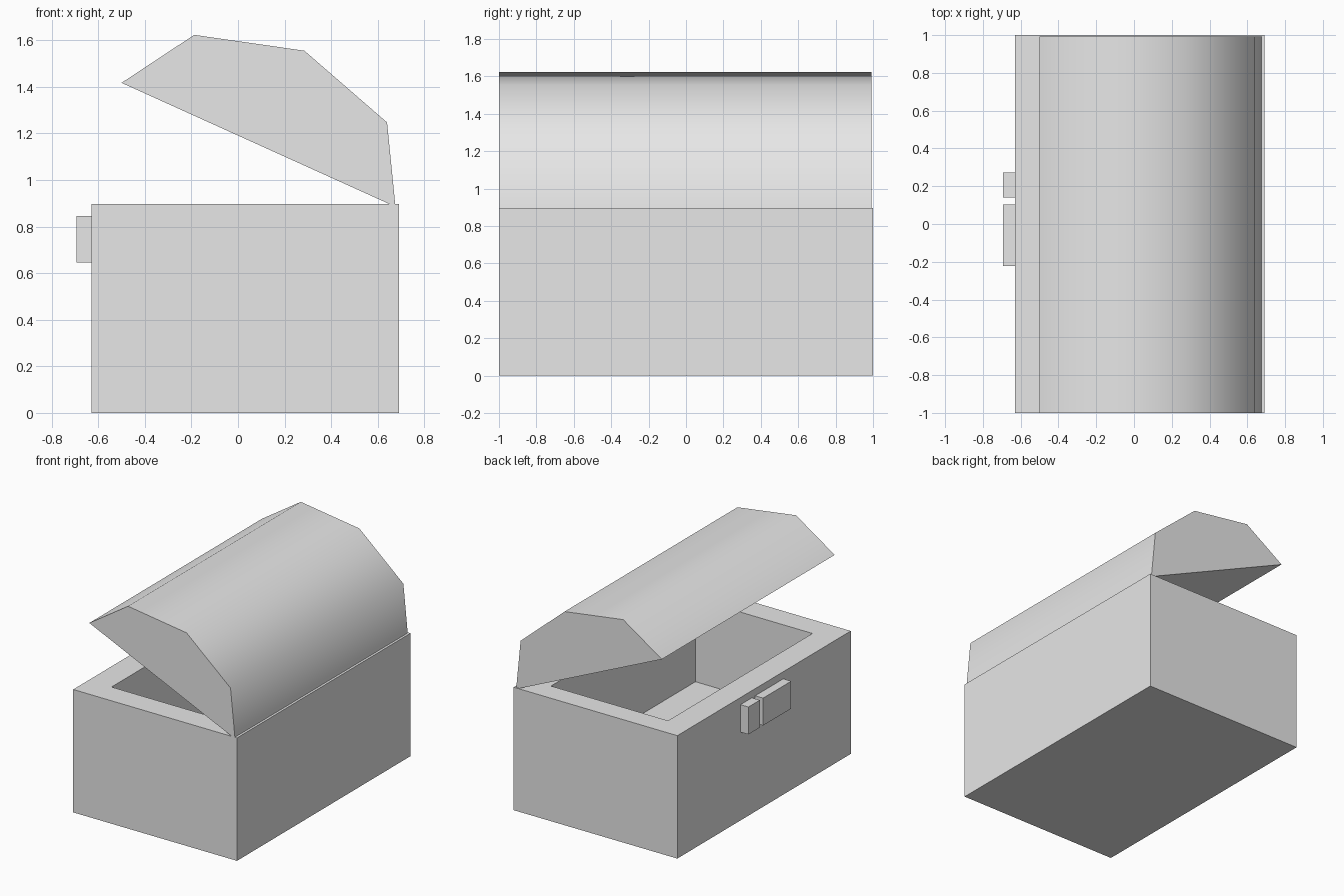
import bpy, bmesh, math
from mathutils import Vector

cube = bpy.data.objects.get("Cube")
if cube:
    bpy.data.objects.remove(cube, do_unlink=True)

# One plain grey for the whole chest
grey = bpy.data.materials.new("plain_grey")
grey.use_nodes = True
grey.diffuse_color = (0.8, 0.8, 0.8, 1)
grey.node_tree.nodes["Principled BSDF"].inputs["Base Color"].default_value = (0.8, 0.8, 0.8, 1)


def finish(name, bm):
    bmesh.ops.recalc_face_normals(bm, faces=bm.faces)
    mesh = bpy.data.meshes.new(name)
    bm.to_mesh(mesh)
    bm.free()
    mesh.materials.append(grey)
    obj = bpy.data.objects.new(name, mesh)
    bpy.context.collection.objects.link(obj)
    return obj


def block(lo, hi):
    """A bmesh box between two corners."""
    lo, hi = Vector(lo), Vector(hi)
    bm = bmesh.new()
    bmesh.ops.create_cube(bm, size=1)
    for v in bm.verts:
        v.co = (lo + hi) / 2 + v.co * (hi - lo)
    return bm


# Chest body: inset the top face, then sink it to form the cavity
body = block((-0.63, -1, 0), (0.692, 1, 0.897))
top = max(body.faces, key=lambda f: f.calc_center_median().z)
bmesh.ops.inset_individual(body, faces=[top], thickness=0.1)
for v in top.verts:
    v.co.x = 0.5 if v.co.x > 0 else -0.445
    v.co.y = 0.843 if v.co.y > 0 else -0.823
sunk = bmesh.ops.extrude_discrete_faces(body, faces=[top])["faces"][0]
for v in sunk.verts:
    v.co.z = 0.292
finish("chest_body", body)

# Open lid: faceted arch profile extruded along the chest, smooth over the arch
profile = [(-0.5, 1.417), (-0.188, 1.623), (0.285, 1.555), (0.64, 1.247), (0.676, 0.885)]
lid = bmesh.new()
end = lid.faces.new([lid.verts.new((x, -1, z)) for x, z in profile])
grown = bmesh.ops.extrude_face_region(lid, geom=[end], use_keep_orig=True)["geom"]
for v in grown:
    if isinstance(v, bmesh.types.BMVert):
        v.co.y = 0.993
lid_obj = finish("open_lid", lid)
bpy.ops.object.select_all(action='DESELECT')
lid_obj.select_set(True)
bpy.context.view_layer.objects.active = lid_obj
bpy.ops.object.shade_smooth_by_angle(angle=math.radians(55))

# Two latch blocks on the opening side
for name, y0, y1 in (("latch_plate", -0.222, 0.102), ("latch_tab", 0.14, 0.272)):
    finish(name, block((-0.694, y0, 0.645), (-0.63, y1, 0.845)))
